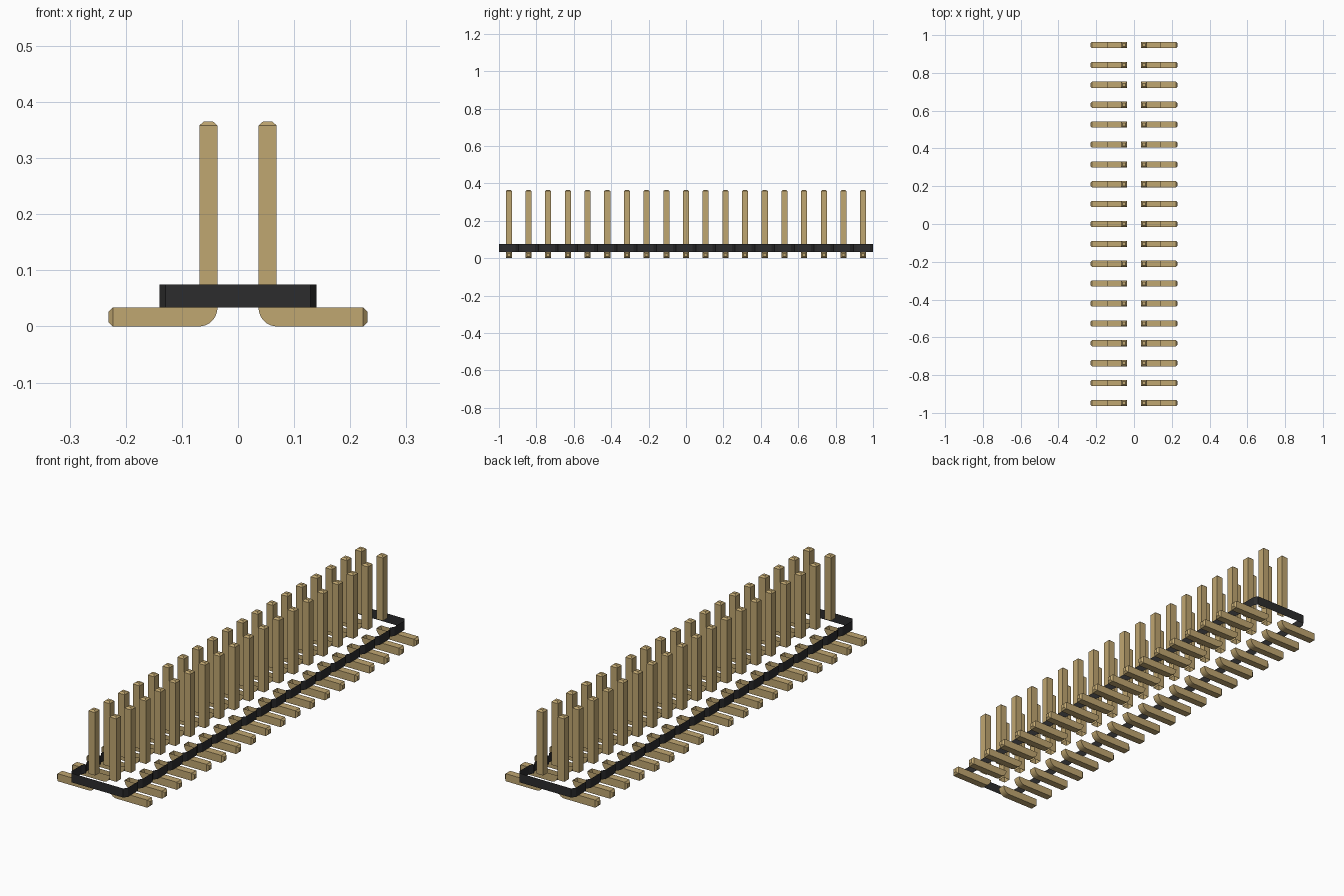
import bpy, bmesh, math

if "Cube" in bpy.data.objects:
    bpy.data.objects.remove(bpy.data.objects["Cube"])

PINS = 19
PITCH = 2.0 / PINS
HALF = 0.0163                 # half width of a pin
X_IN, X_OUT = 0.0365, 0.0690  # inner and outer side of a pin
Z_FOOT, Z_TOP = 0.034, 0.075  # underside and top of the housing
WALL_X, CUT_X, CUT_Y = 0.140, 0.129, 0.017


def material(name, rgb):
    m = bpy.data.materials.new(name)
    m.diffuse_color = (*rgb, 1)
    m.use_nodes = True
    m.node_tree.nodes["Principled BSDF"].inputs["Base Color"].default_value = m.diffuse_color
    return m


gold = material("brass tan", (0.53, 0.385, 0.165))
black = material("housing black", (0.025, 0.025, 0.026))


def finish(bm, name, mat):
    mesh = bpy.data.meshes.new(name)
    bm.to_mesh(mesh)
    bm.free()
    mesh.materials.append(mat)
    ob = bpy.data.objects.new(name, mesh)
    bpy.context.collection.objects.link(ob)
    return ob


def skin(bm, a, b):
    """Join two equal closed rings with quads."""
    n = len(a)
    for i in range(n):
        j = (i + 1) % n
        bm.faces.new((a[i], a[j], b[j], b[i]))


def add_post(bm, side, y):
    """Upright post, open where it meets the housing, with a bevelled tip."""
    cx = (X_IN + X_OUT) / 2 * side
    rings = []
    for z, h in ((Z_TOP, HALF), (0.358, HALF), (0.365, HALF - 0.008)):
        rings.append([bm.verts.new((cx + sx * h, y + sy * h, z))
                      for sx, sy in ((-1, -1), (1, -1), (1, 1), (-1, 1))])
    skin(bm, rings[0], rings[1])
    skin(bm, rings[1], rings[2])
    bm.faces.new(rings[2])


def add_foot(bm, side, y):
    """Flat foot with a rounded heel, open on top below the housing."""
    r = X_OUT - X_IN
    prof = []
    for k in range(9):
        a = math.pi + k / 8 * math.pi / 2
        prof.append((X_OUT + r * math.cos(a), Z_FOOT + Z_FOOT * math.sin(a)))
    prof += [(0.223, 0), (0.223, Z_FOOT), (WALL_X, Z_FOOT)]
    near = [bm.verts.new((side * x, y - HALF, z)) for x, z in prof]
    far = [bm.verts.new((side * x, y + HALF, z)) for x, z in prof]
    new = [bm.faces.new(near), bm.faces.new(far[::-1])]
    for i in range(len(prof) - 1):
        if i != 9:            # the outer end gets a bevelled cap instead
            new.append(bm.faces.new((near[i], far[i], far[i + 1], near[i + 1])))
    base = [near[9], far[9], far[10], near[10]]
    h = HALF - 0.008
    cap = [bm.verts.new((side * 0.231, y + sy * h, z)) for sy, z in
           ((-1, 0.008), (1, 0.008), (1, 0.026), (-1, 0.026))]
    for i in range(4):
        j = (i + 1) % 4
        new.append(bm.faces.new((base[i], base[j], cap[j], cap[i])))
    new.append(bm.faces.new(cap))
    # Point the faces outward
    bmesh.ops.recalc_face_normals(bm, faces=new)


# Two rows of posts and feet
for side, label in ((-1, "left"), (1, "right")):
    posts, feet = bmesh.new(), bmesh.new()
    for i in range(PINS):
        y = -1 + (i + 0.5) * PITCH
        add_post(posts, side, y)
        add_foot(feet, side, y)
    finish(posts, label + "_posts", gold)
    finish(feet, label + "_feet", gold)

# Housing: a thin band with a small notch between neighbouring pins
right = []
for i in range(PINS):
    y0, y1 = -1 + i * PITCH, -1 + (i + 1) * PITCH
    right += [(CUT_X, y0), (WALL_X, y0 + CUT_Y), (WALL_X, y1 - CUT_Y)]
right.append((CUT_X, 1.0))
outline = right + [(-x, y) for x, y in reversed(right)]
bm = bmesh.new()
low = [bm.verts.new((x, y, Z_FOOT)) for x, y in outline]
high = [bm.verts.new((x, y, Z_TOP)) for x, y in outline]
skin(bm, low, high)
finish(bm, "housing_band", black)
